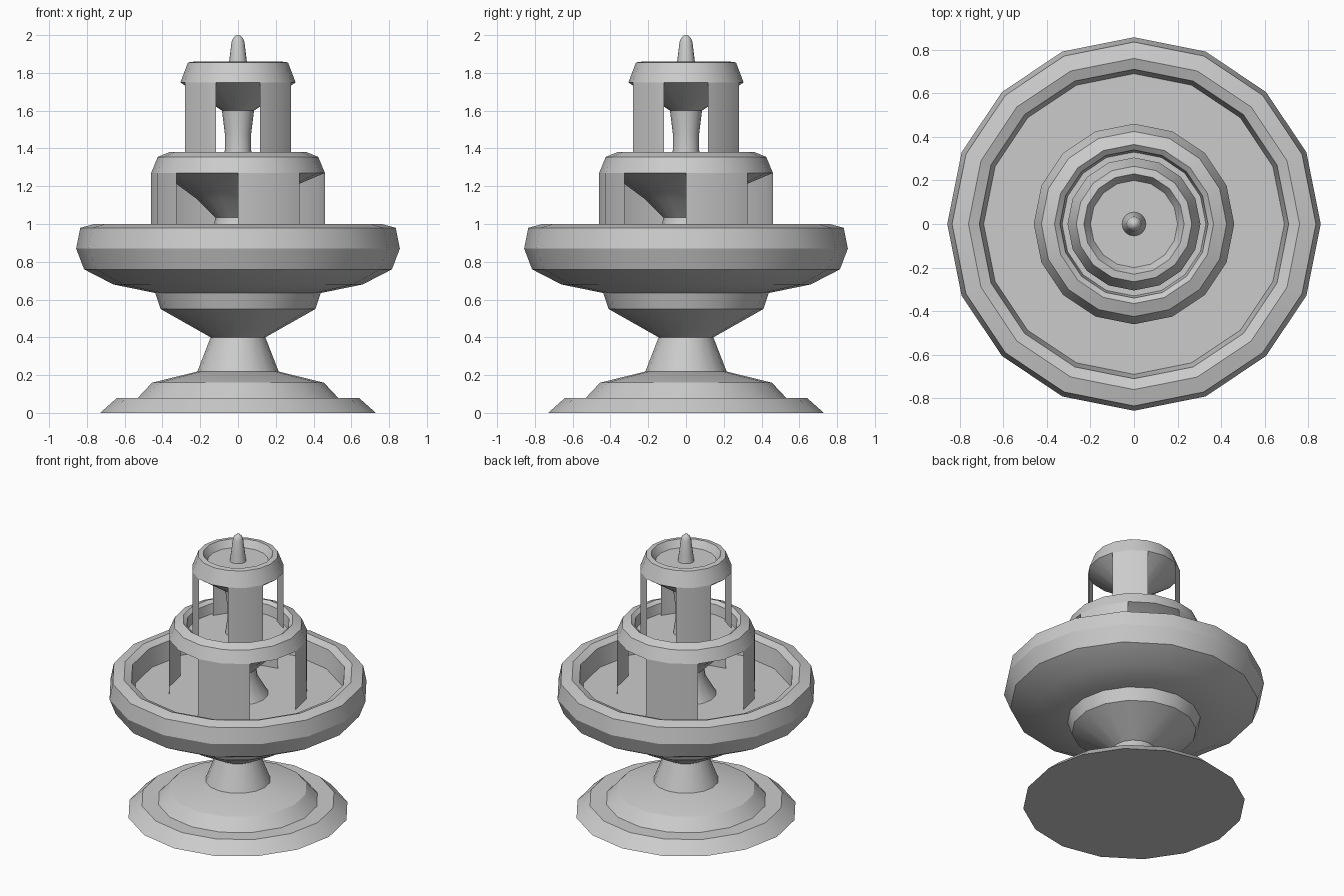
import bpy, bmesh
from math import cos, sin, radians

if "Cube" in bpy.data.objects:
    bpy.data.objects.remove(bpy.data.objects["Cube"])

SIDES = 16
STEP = 360 / SIDES


def finish(name, bm, angle=30):
    me = bpy.data.meshes.new(name)
    bm.to_mesh(me)
    bm.free()
    ob = bpy.data.objects.new(name, me)
    bpy.context.collection.objects.link(ob)
    bpy.ops.object.select_all(action='DESELECT')
    ob.select_set(True)
    bpy.context.view_layer.objects.active = ob
    bpy.ops.object.shade_smooth_by_angle(angle=radians(angle))
    return ob


def ring(bm, r, z):
    return [bm.verts.new((r * cos(radians(i * STEP)), r * sin(radians(i * STEP)), z))
            for i in range(SIDES)]


def lathe(name, profile):
    """Revolve (radius, z) points listed bottom-outside-top; both ends capped."""
    bm = bmesh.new()
    rings = [ring(bm, r, z) for r, z in profile]
    for a, b in zip(rings, rings[1:]):
        for i in range(SIDES):
            j = (i + 1) % SIDES
            bm.faces.new((a[i], a[j], b[j], b[i]))
    bm.faces.new(rings[0][::-1])
    bm.faces.new(rings[-1])
    return finish(name, bm)


def curtains(name, r, z0, z1, first):
    """Four falling water sheets, each two segments wide."""
    bm = bmesh.new()
    for q in range(4):
        cols = []
        for k in range(3):
            a = radians(first + q * 90 + k * STEP)
            cols.append([bm.verts.new((r * cos(a), r * sin(a), z)) for z in (z0, z1)])
        for a, b in zip(cols, cols[1:]):
            bm.faces.new((a[0], b[0], b[1], a[1]))
    return finish(name, bm)


# foot and pedestal
lathe("base", [(0.73, 0), (0.64, 0.08), (0.53, 0.08), (0.455, 0.16), (0.21, 0.22)])
lathe("pedestal", [(0.215, 0.22), (0.145, 0.40), (0.41, 0.55), (0.44, 0.64)])

# large basin with its water surface
lathe("lower_basin", [(0.44, 0.635), (0.66, 0.68), (0.815, 0.76), (0.857, 0.87),
                      (0.835, 0.98), (0.76, 1.0), (0.71, 0.98), (0.69, 0.85)])

# middle tier
lathe("middle_stem", [(0.20, 0.85), (0.13, 0.97), (0.12, 1.035)])
lathe("middle_basin", [(0.12, 1.035), (0.215, 1.13), (0.33, 1.215), (0.46, 1.27),
                       (0.425, 1.355), (0.365, 1.38), (0.34, 1.36), (0.33, 1.29)])
curtains("middle_water_curtain", 0.46, 0.85, 1.27, 0)

# top tier
lathe("upper_stem", [(0.085, 1.29), (0.07, 1.39), (0.07, 1.48), (0.085, 1.60)])
lathe("upper_basin", [(0.085, 1.60), (0.305, 1.75), (0.265, 1.855), (0.23, 1.86),
                      (0.20, 1.81)])
curtains("upper_water_curtain", 0.305, 1.29, 1.75, STEP)

# water jet
lathe("water_jet", [(0.055, 1.81), (0.047, 1.86), (0.034, 1.965), (0.026, 1.985),
                    (0.014, 1.997), (0.004, 2.0)])
